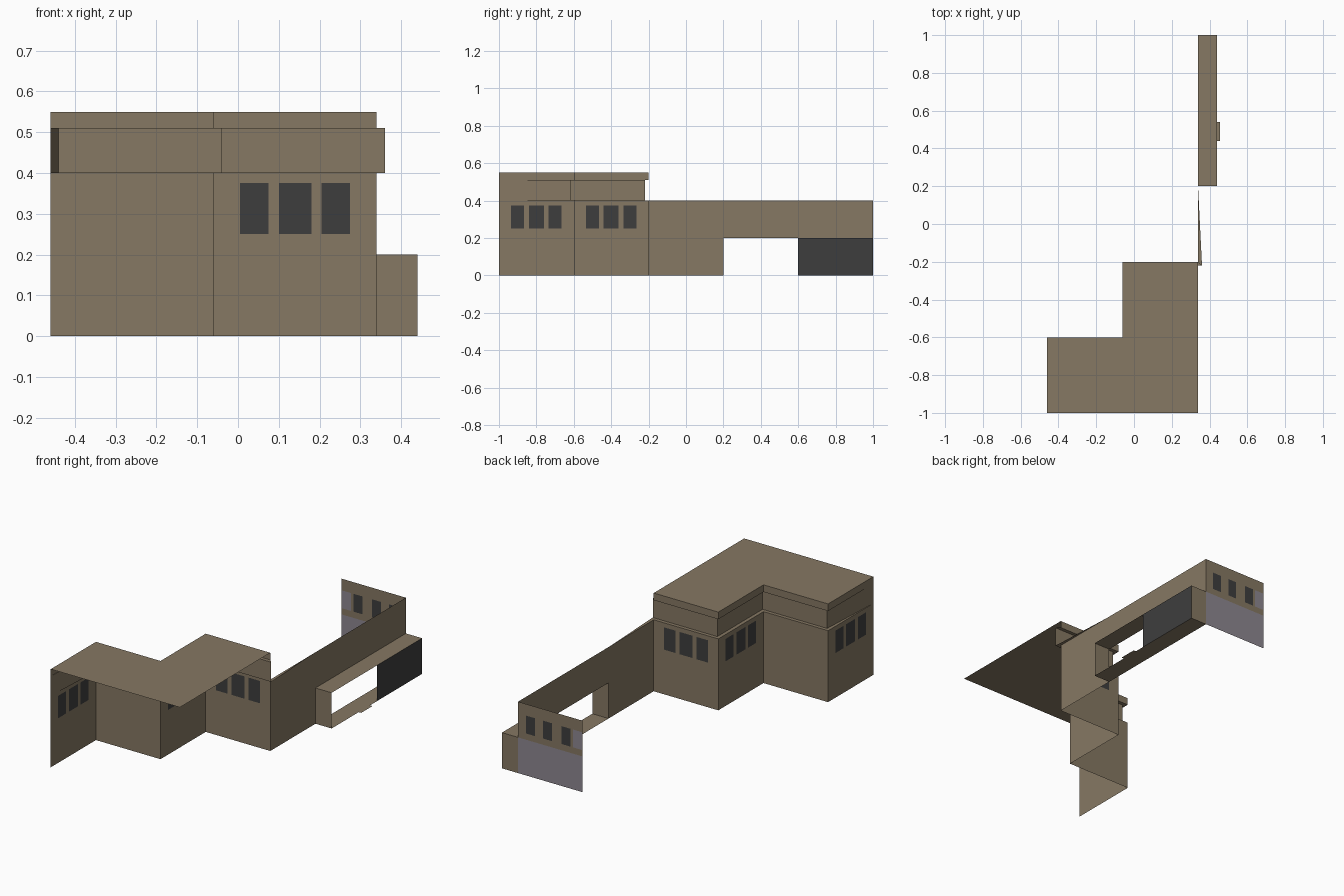
import bpy, bmesh
from mathutils import Vector

if "Cube" in bpy.data.objects:
    bpy.data.objects.remove(bpy.data.objects["Cube"])


def material(name, rgb):
    m = bpy.data.materials.new(name)
    m.diffuse_color = (*rgb, 1)
    m.use_nodes = True
    m.node_tree.nodes["Principled BSDF"].inputs["Base Color"].default_value = m.diffuse_color
    return m


BROWN = material("tan_plaster", (0.238, 0.188, 0.125))
DARK = material("dark_glass", (0.048, 0.048, 0.048))
GREY = material("lilac_grey_panel", (0.27, 0.246, 0.28))
MATS = [BROWN, DARK, GREY]


def finish(name, bm):
    bmesh.ops.remove_doubles(bm, verts=bm.verts, dist=1e-5)
    me = bpy.data.meshes.new(name)
    bm.to_mesh(me)
    bm.free()
    for m in MATS:
        me.materials.append(m)
    ob = bpy.data.objects.new(name, me)
    bpy.context.collection.objects.link(ob)
    return ob


def panels(name, polys, mat=0):
    """Sheet object made from a few polygons."""
    bm = bmesh.new()
    for pts in polys:
        f = bm.faces.new([bm.verts.new(p) for p in pts])
        f.material_index = mat
    return finish(name, bm)


def wall(name, a, b, z0, z1, openings=()):
    """Vertical sheet from a to b, split so each (u0, u1, z0, z1, mat) opening is its own face."""
    a, b = Vector(a), Vector(b)
    length = (b - a).length
    us = sorted({0, length, *(v for o in openings for v in o[:2])})
    zs = sorted({z0, z1, *(v for o in openings for v in o[2:4])})
    bm = bmesh.new()
    for u0, u1 in zip(us, us[1:]):
        for w0, w1 in zip(zs, zs[1:]):
            pts = [(*(a + (b - a) * (u / length)), z)
                   for u, z in ((u0, w0), (u1, w0), (u1, w1), (u0, w1))]
            f = bm.faces.new([bm.verts.new(p) for p in pts])
            um, wm = (u0 + u1) / 2, (w0 + w1) / 2
            for o in openings:
                if o[0] < um < o[1] and o[2] < wm < o[3]:
                    f.material_index = o[4]
    return finish(name, bm)


# stepped outline of the building, and the recessed band below the roof edge
OUTER = [(-0.46, -1), (-0.46, -0.6), (-0.06, -0.6), (-0.06, -0.2), (0.34, -0.2), (0.34, 0.18)]
INNER = [(-0.46, -1), (-0.44, -0.62), (-0.04, -0.62), (-0.04, -0.22), (0.36, -0.22), (0.34, 0.18)]

# three windows per glazed wall, measured along the wall from its low end
WINDOWS = [(0.065, 0.135), (0.16, 0.24), (0.265, 0.335)]
glazing = [(u0, u1, 0.25, 0.375, 1) for u0, u1 in WINDOWS]

names = ["left_wall", "left_back_wall", "middle_wall", "right_back_wall"]
for i, n in enumerate(names):
    # the second wall is blank
    wall(n, OUTER[i + 1], OUTER[i], 0, 0.4, () if i == 1 else glazing)
    wall(n + "_recess_band", INNER[i + 1], INNER[i], 0.4, 0.51)
    wall(n + "_parapet", OUTER[i + 1], OUTER[i], 0.51, 0.55)


def ledge(name, z, count):
    polys = []
    for i in range(count):
        pts = [OUTER[i], INNER[i], INNER[i + 1], OUTER[i + 1]]
        pts = list(dict.fromkeys(pts))
        polys.append([(x, y, z) for x, y in pts])
    panels(name, polys)


ledge("wall_ledge", 0.4, 5)
ledge("parapet_soffit", 0.51, 4)

# L-shaped flat roof
panels("roof", [[(x, y, 0.55) for x, y in [(0.34, -1)] + OUTER[4::-1]]])

# long side wall with a low opening
panels("long_wall", [
    [(0.34, -0.2, 0), (0.34, 0.2, 0), (0.34, 0.2, 0.4), (0.34, -0.2, 0.4)],
    [(0.34, 0.2, 0.2), (0.34, 1, 0.2), (0.34, 1, 0.4), (0.34, 0.2, 0.4)]])

# shallow bay in front of the opening: roof, floor and two ends
X0, X1, Y0, Y1, H = 0.34, 0.44, 0.2, 1.0, 0.2
panels("bay_frame", [
    [(X0, Y0, H), (X1, Y0, H), (X1, Y1, H), (X0, Y1, H)],
    [(X0, Y1, 0), (X1, Y1, 0), (X1, Y0, 0), (X0, Y0, 0)],
    [(X0, Y0, 0), (X1, Y0, 0), (X1, Y0, H), (X0, Y0, H)],
    [(X1, Y1, 0), (X0, Y1, 0), (X0, Y1, H), (X1, Y1, H)]])
wall("bay_dark_panel", (X1, 0.6), (X1, 1), 0, H, [(0, 0.4, 0, H, 1)])
panels("bay_doorstep", [[(X1, 0.44, 0), (0.455, 0.44, 0), (0.455, 0.54, 0), (X1, 0.54, 0)]])

# end wall with a grey lower half and a row of small windows
end = [(0, 0.4, 0, 0.2, 2)]
end += [(u, u + 0.055, 0.235, 0.335, m) for u, m in
        ((0.05, 1), (0.155, 1), (0.27, 1), (0.34, 2))]
wall("end_wall", (0.34, 1), (-0.06, 1), 0, 0.4, end)
